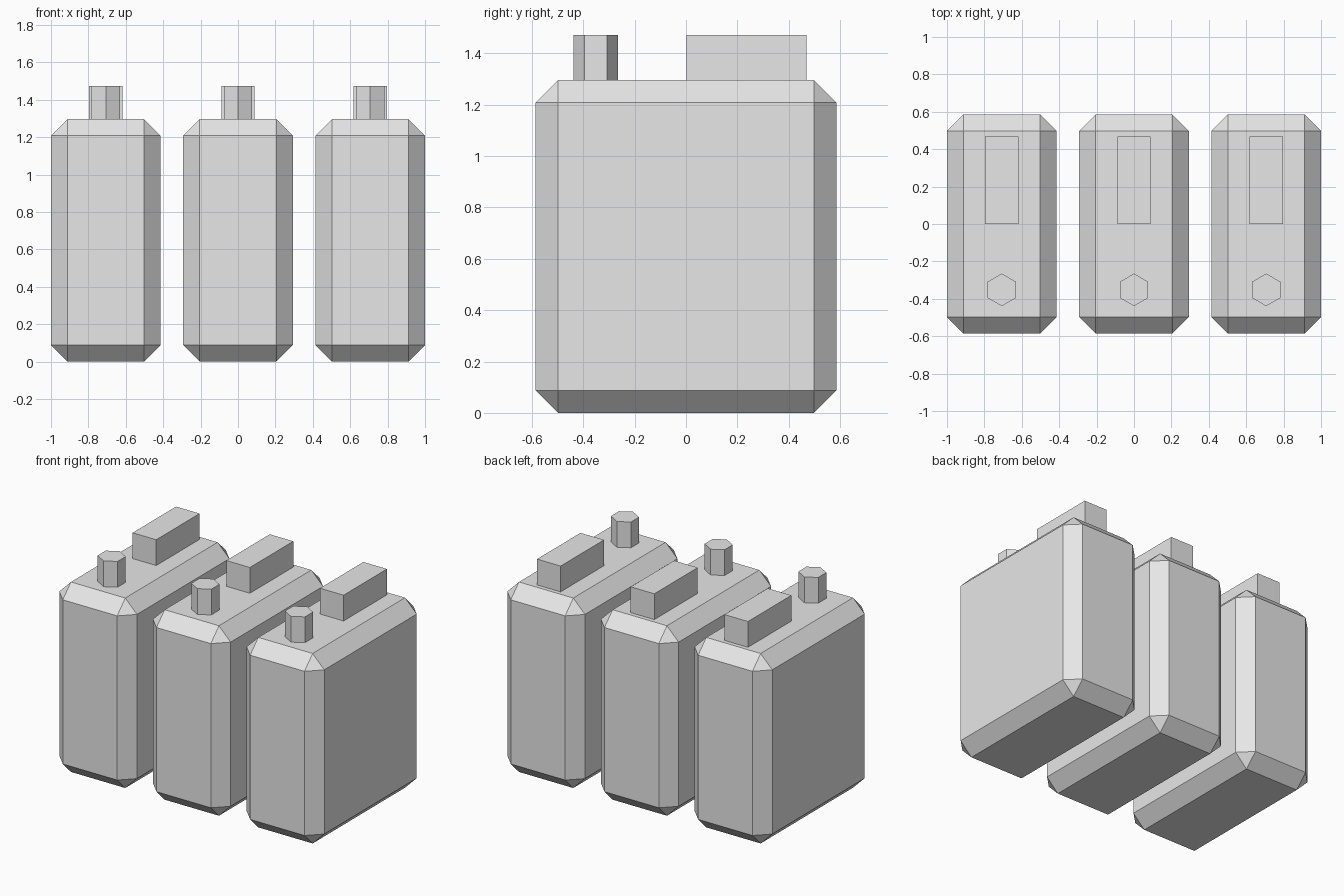
import bpy
import math

cube = bpy.data.objects.get("Cube")
if cube:
    bpy.data.objects.remove(cube, do_unlink=True)

grey = bpy.data.materials.new("light grey")
grey.use_nodes = True
grey.diffuse_color = (0.8, 0.8, 0.8, 1)
grey.node_tree.nodes["Principled BSDF"].inputs["Base Color"].default_value = (0.8, 0.8, 0.8, 1)

BODY = (0.586, 1.172, 1.296)
BEVEL = 0.088
TOP = 1.472
SPACING = 0.707


def finish(name):
    obj = bpy.context.object
    obj.name = name
    obj.data.materials.append(grey)
    return obj


def box(name, size, centre):
    bpy.ops.mesh.primitive_cube_add(size=1, location=centre)
    obj = finish(name)
    obj.scale = size
    bpy.ops.object.transform_apply(location=False, rotation=False, scale=True)
    return obj


def canister(label, x):
    # Body with chamfered edges and corners
    body = box(label + "_body", BODY, (x, 0, BODY[2] / 2))
    bevel = body.modifiers.new("chamfer", "BEVEL")
    bevel.width = BEVEL
    bevel.segments = 1

    # Carrying handle at the back, hexagonal cap at the front
    height = TOP - BODY[2]
    middle = (TOP + BODY[2]) / 2
    box(label + "_handle", (0.178, 0.468, height), (x, 0.235, middle))
    bpy.ops.mesh.primitive_cylinder_add(vertices=6, radius=0.087, depth=height,
                                        location=(x, -0.352, middle))
    finish(label + "_cap")


for label, side in (("right", -1), ("middle", 0), ("left", 1)):
    canister(label, side * SPACING)
